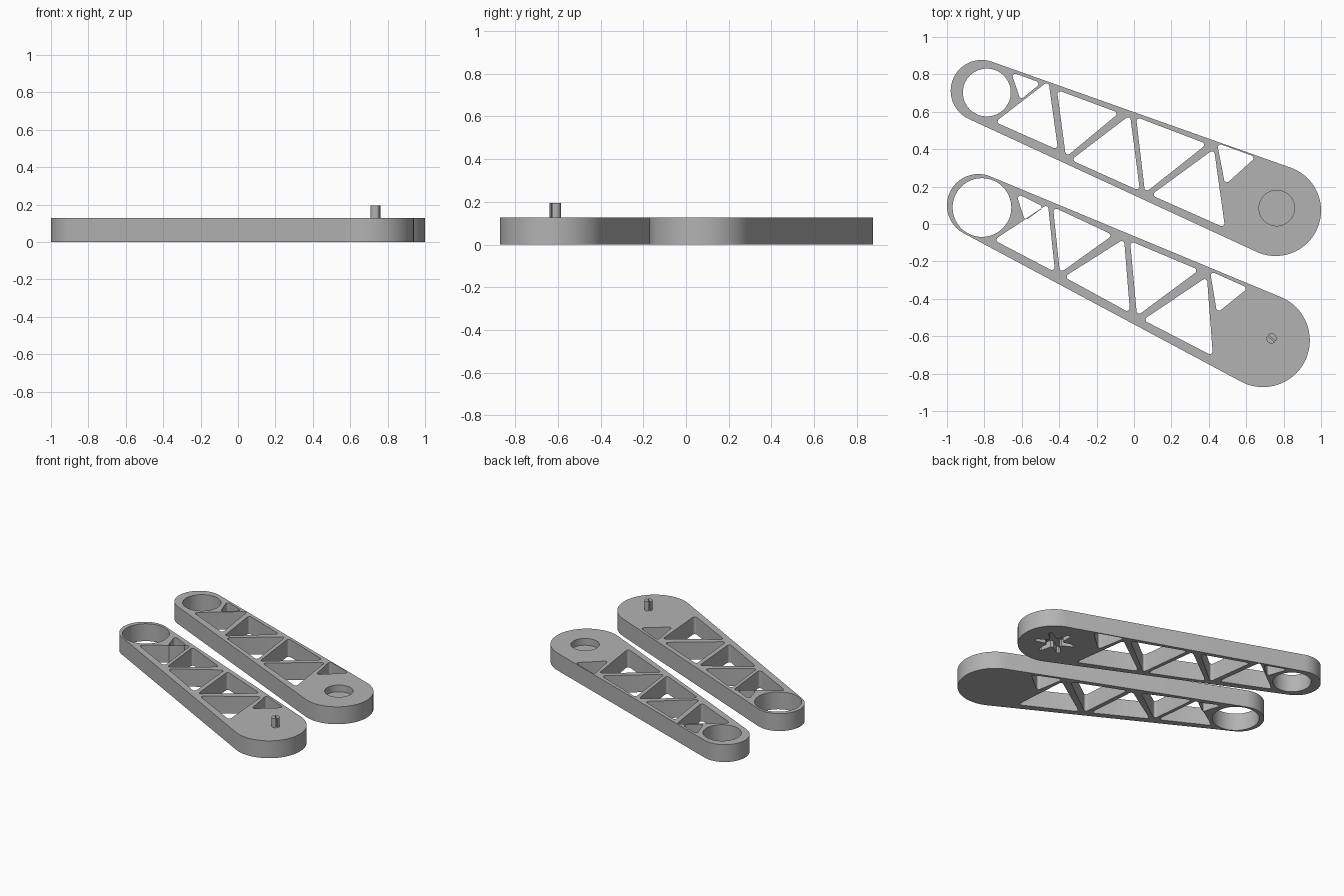
import bpy, bmesh, math
from mathutils import Vector

if "Cube" in bpy.data.objects:
    bpy.data.objects.remove(bpy.data.objects["Cube"])

H = 0.128          # arm thickness
FILLET = 0.015     # corner radius of the truss windows

grey = bpy.data.materials.new("grey plastic")
grey.diffuse_color = (0.45, 0.45, 0.45, 1)
grey.use_nodes = True
grey.node_tree.nodes["Principled BSDF"].inputs["Base Color"].default_value = grey.diffuse_color


def arc(c, r, a0, a1, n):
    return [Vector((c[0] + r * math.cos(a0 + (a1 - a0) * i / n),
                    c[1] + r * math.sin(a0 + (a1 - a0) * i / n))) for i in range(n + 1)]


def circle(c, r, n=64):
    return arc(c, r, 0, math.tau, n)[:-1]


def tapered_slot(c1, r1, c2, r2):
    """Outline of two circles joined by their outer tangents."""
    d = Vector(c2) - Vector(c1)
    t = math.atan2(d.y, d.x)
    a = math.acos((r1 - r2) / d.length)
    return arc(c2, r2, t - a, t + a, 40) + arc(c1, r1, t + a, t + math.tau - a, 40)


def rounded(points, r=FILLET, n=6):
    """Polygon with filleted corners."""
    pts, out = [Vector(p) for p in points], []
    for i, p in enumerate(pts):
        u = (pts[i - 1] - p).normalized()
        v = (pts[(i + 1) % len(pts)] - p).normalized()
        half = u.angle(v) / 2
        c = p + (u + v).normalized() * r / math.sin(half)
        e0 = p + u * r / math.tan(half) - c
        e1 = p + v * r / math.tan(half) - c
        a0 = math.atan2(e0.y, e0.x)
        sweep = (math.atan2(e1.y, e1.x) - a0 + math.pi) % math.tau - math.pi
        out += arc(c, r, a0, a0 + sweep, n)
    return out


def star(c, hub, tip, turn, arms=6):
    """Horn-shaped recess: round hub with tapering arms."""
    out = []
    for k in range(arms):
        a = turn + k * math.tau / arms
        for rad, off in ((hub, -0.36), (tip, -0.11), (tip * 1.06, 0), (tip, 0.11), (hub, 0.36)):
            out.append(Vector((c[0] + rad * math.cos(a + off), c[1] + rad * math.sin(a + off))))
    return out


def ring(bm, pts, z):
    vs = [bm.verts.new((p.x, p.y, z)) for p in pts]
    es = [bm.edges.new((vs[i - 1], vs[i])) for i in range(len(vs))]
    return vs, es


def wall(bm, a, b):
    for i in range(len(a)):
        bm.faces.new((a[i - 1], a[i], b[i], b[i - 1]))


def finish(bm, name):
    bmesh.ops.recalc_face_normals(bm, faces=bm.faces[:])
    me = bpy.data.meshes.new(name)
    bm.to_mesh(me)
    bm.free()
    me.materials.append(grey)
    ob = bpy.data.objects.new(name, me)
    bpy.context.collection.objects.link(ob)
    bpy.ops.object.select_all(action='DESELECT')
    ob.select_set(True)
    bpy.context.view_layer.objects.active = ob
    bpy.ops.object.shade_smooth_by_angle(angle=math.radians(30))
    return ob


def plate(name, loops, z0, z1, top_pocket=None, bottom_pocket=None, depth=0.05):
    """Plate with through holes (loops[1:]) and optional blind pockets."""
    bm = bmesh.new()
    low, high = [], []
    for pts in loops:
        va, ea = ring(bm, pts, z0)
        vb, eb = ring(bm, pts, z1)
        low += ea
        high += eb
        wall(bm, va, vb)
    for pts, z, floor, edges in ((top_pocket, z1, z1 - depth, high),
                                 (bottom_pocket, z0, z0 + depth, low)):
        if pts:
            va, ea = ring(bm, pts, z)
            vb, _ = ring(bm, pts, floor)
            edges += ea
            wall(bm, va, vb)
            bm.faces.new(vb)
    for edges, nz in ((low, -1), (high, 1)):
        bmesh.ops.triangle_fill(bm, edges=edges, use_beauty=True, normal=(0, 0, nz))
    return finish(bm, name)


# Truss windows of each arm, as triangle corners
rear_windows = [
    ((-.658, .813), (-.497, .754), (-.607, .663)),
    ((-.457, .765), (-.406, .396), (-.743, .545)),
    ((-.412, .717), (-.080, .594), (-.364, .358)),
    ((-.021, .583), (.032, .176), (-.337, .342)),
    ((.011, .572), (.390, .428), (.059, .166)),
    ((.428, .401), (.487, -.021), (.091, .155)),
    ((.444, .433), (.652, .358), (.487, .209)),
]
front_windows = [
    ((-.631, .166), (-.481, .091), (-.583, .016)),
    ((-.460, .107), (-.422, -.257), (-.749, -.086)),
    ((-.433, .091), (-.112, -.059), (-.396, -.262)),
    ((-.053, -.080), (-.021, -.476), (-.374, -.283)),
    ((-.021, -.091), (.348, -.246), (.016, -.492)),
    ((.390, -.283), (.422, -.706), (.048, -.513)),
    ((.406, -.251), (.610, -.342), (.444, -.476)),
]

# Rear arm: round recess on top, horn recess underneath
hub = (0.763, 0.085)
plate("rear_arm",
      [tapered_slot((-.815, .712), .165, (.757, .072), .243), circle((-.787, .703), .128)]
      + [rounded(w) for w in rear_windows],
      0, H, top_pocket=circle(hub, 0.095, 48),
      bottom_pocket=star(hub, 0.06, 0.13, math.radians(-22)))

# Front arm: solid wide end
plate("front_arm",
      [tapered_slot((-.832, .099), .168, (.69, -.622), .25), circle((-.813, .088), .157)]
      + [rounded(w) for w in front_windows], 0, H)

# Split pin on the front arm: two half rounds with a narrow slot
for side, turn in (("upper", math.radians(-40)), ("lower", math.radians(140))):
    half = arc((0.735, -0.612), 0.027, turn + 0.13, turn + math.pi - 0.13, 16)
    plate("pin_half_" + side, [half], H, 0.196)
